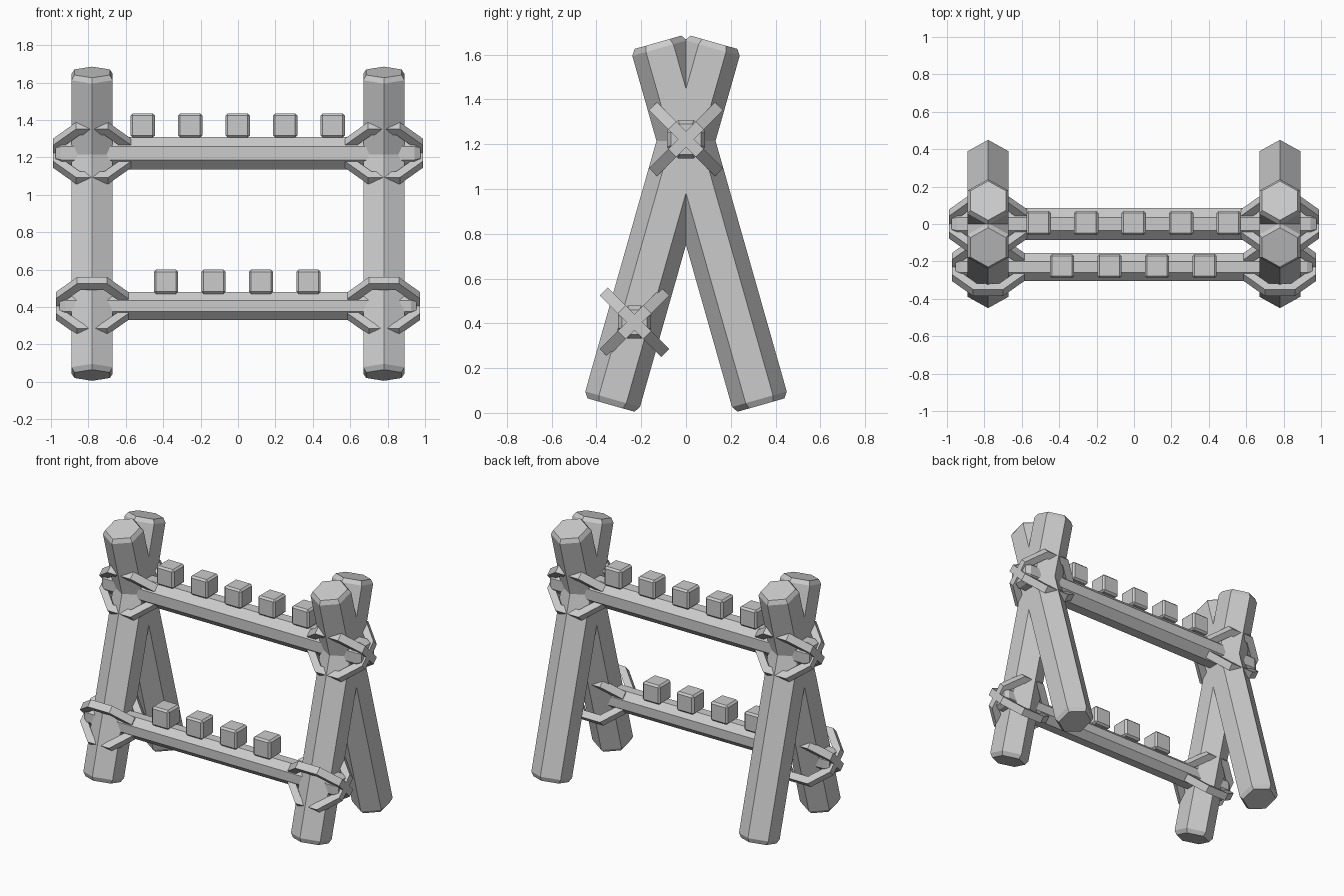
import bpy, bmesh, math
from mathutils import Matrix, Vector

cube = bpy.data.objects.get("Cube")
if cube:
    bpy.data.objects.remove(cube)

grey = bpy.data.materials.new("plain_grey")
grey.use_nodes = True
grey.diffuse_color = (0.6, 0.6, 0.6, 1)
grey.node_tree.nodes["Principled BSDF"].inputs["Base Color"].default_value = (0.6, 0.6, 0.6, 1)


def finish(name, bm):
    bmesh.ops.recalc_face_normals(bm, faces=bm.faces)
    mesh = bpy.data.meshes.new(name)
    bm.to_mesh(mesh)
    bm.free()
    mesh.materials.append(grey)
    obj = bpy.data.objects.new(name, mesh)
    bpy.context.collection.objects.link(obj)
    return obj


def log(name, start, end, radius, sides, turn, chamfer):
    """Faceted log between two points with chamfered ends."""
    start, end = Vector(start), Vector(end)
    axis = end - start
    length = axis.length
    basis = Matrix.Translation(start) @ axis.to_track_quat('Z', 'Y').to_matrix().to_4x4()
    bm = bmesh.new()
    rings = []
    for z, r in ((0, radius - chamfer), (chamfer * 1.5, radius),
                 (length - chamfer * 1.5, radius), (length, radius - chamfer)):
        angles = [turn + math.tau * i / sides for i in range(sides)]
        rings.append([bm.verts.new(basis @ Vector((r * math.cos(a), r * math.sin(a), z)))
                      for a in angles])
    for low, high in zip(rings, rings[1:]):
        for i in range(sides):
            j = (i + 1) % sides
            bm.faces.new((low[i], low[j], high[j], high[i]))
    bm.faces.new(rings[0])
    bm.faces.new(rings[-1])
    return finish(name, bm)


def lashing(name, centre, tilt, radius, turn, thick=0.05, width=0.05):
    """Octagonal rope band, lying in a plane tilted about x."""
    bm = bmesh.new()
    basis = Matrix.Translation(centre) @ Matrix.Rotation(tilt, 4, 'X')
    section = ((radius, -width / 2), (radius, width / 2),
               (radius - thick, width / 2), (radius - thick, -width / 2))
    loops = []
    for i in range(8):
        a = turn + math.tau * i / 8
        loops.append([bm.verts.new(basis @ Vector((r * math.cos(a), r * math.sin(a), z)))
                      for r, z in section])
    for i in range(8):
        a, b = loops[i], loops[(i + 1) % 8]
        for k in range(4):
            m = (k + 1) % 4
            bm.faces.new((a[k], b[k], b[m], a[m]))
    return finish(name, bm)


def peg(name, x, y, z):
    bm = bmesh.new()
    bmesh.ops.create_cube(bm, size=0.13, matrix=Matrix.Translation((x, y, z)))
    bmesh.ops.bevel(bm, geom=bm.edges[:], offset=0.012, segments=1, affect='EDGES')
    return finish(name, bm)


UPPER = Vector((0, 0, 1.222))
LOWER = Vector((0, -0.23, 0.405))

# crossed posts and rope bands at each end
for side, sx in (("left", 1), ("right", -1)):
    x = 0.78 * sx
    for end, sy in (("front", -1), ("back", 1)):
        log(f"{side}_{end}_post", (x, 0.335 * sy, 0.035), (x, -0.125 * sy, 1.655),
            0.127, 6, math.pi / 2, 0.018)
    for label, hub, radius, turn in (("upper", UPPER, 0.225, math.pi / 8),
                                     ("lower", LOWER, 0.21, math.pi / 8)):
        for n, tilt in (("a", math.pi / 4), ("b", -math.pi / 4)):
            lashing(f"{side}_{label}_band_{n}", hub + Vector((x, 0, 0)), tilt, radius, turn)

# cross bars
log("upper_bar", UPPER - Vector((0.975, 0, 0)), UPPER + Vector((0.975, 0, 0)),
    0.093, 8, math.pi / 8, 0.02)
log("lower_bar", LOWER - Vector((0.955, 0, 0)), LOWER + Vector((0.955, 0, 0)),
    0.08, 8, math.pi / 8, 0.02)

# rows of square pegs on the bars
for i in range(5):
    peg(f"upper_peg_{i + 1}", -0.51 + 0.254 * i, 0.005, 1.37)
for i in range(4):
    peg(f"lower_peg_{i + 1}", -0.385 + 0.254 * i, -0.225, 0.535)
